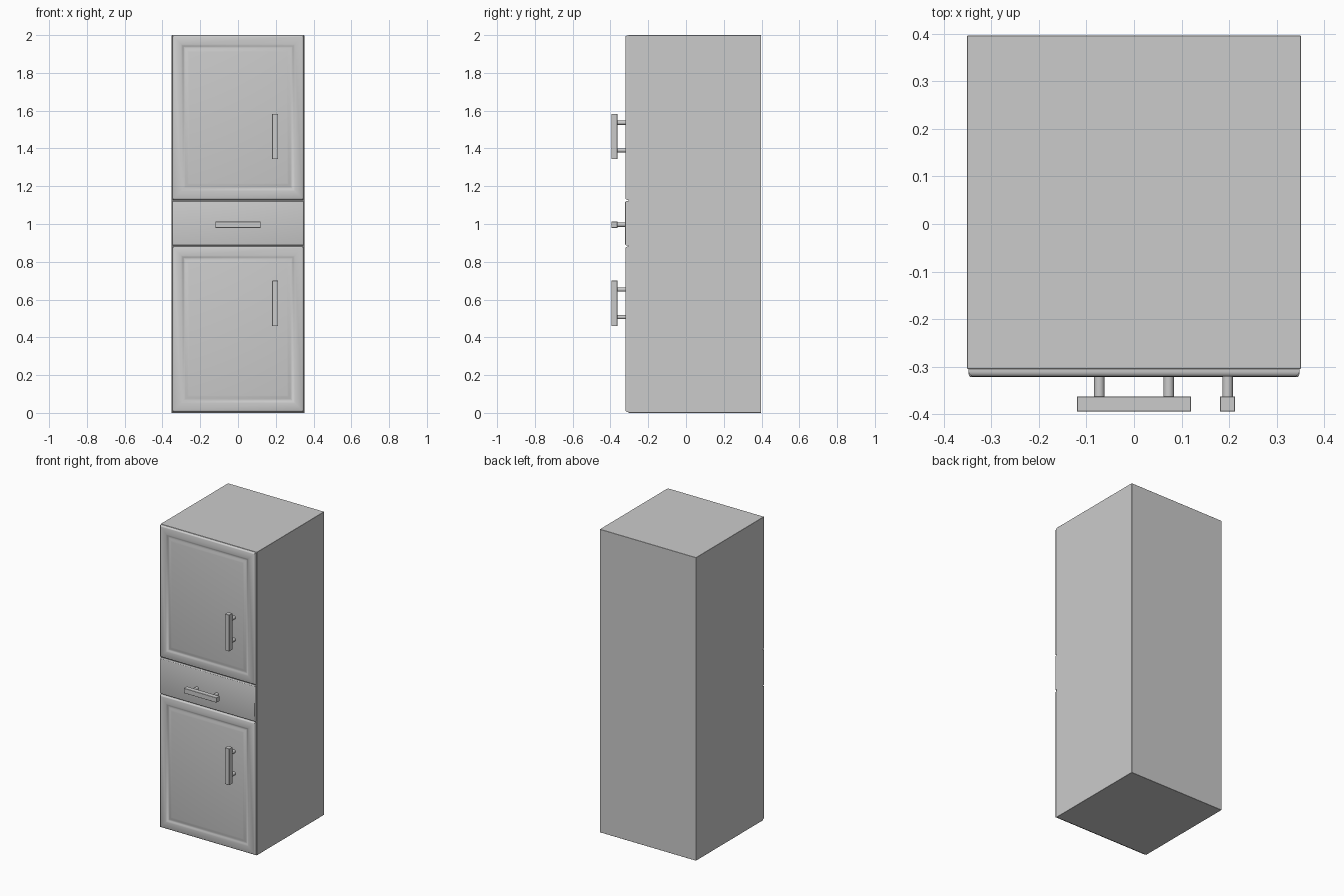
import bpy, bmesh, math
from mathutils import Matrix

if "Cube" in bpy.data.objects:
    bpy.data.objects.remove(bpy.data.objects["Cube"])

FRONT = -0.305   # front plane of the carcass


def finish(name, bm, smooth=False):
    bmesh.ops.recalc_face_normals(bm, faces=bm.faces)
    me = bpy.data.meshes.new(name)
    bm.to_mesh(me)
    bm.free()
    ob = bpy.data.objects.new(name, me)
    bpy.context.collection.objects.link(ob)
    if smooth:
        bpy.context.view_layer.objects.active = ob
        ob.select_set(True)
        bpy.ops.object.shade_smooth_by_angle(angle=math.radians(35))
        ob.select_set(False)
    return ob


def add_box(bm, lo, hi, bevel=0.0):
    size = [h - l for l, h in zip(lo, hi)]
    mid = [(h + l) / 2 for l, h in zip(lo, hi)]
    mat = Matrix.Translation(mid) @ Matrix.Diagonal((*size, 1))
    verts = bmesh.ops.create_cube(bm, size=1, matrix=mat)["verts"]
    if bevel:
        edges = list({e for v in verts for e in v.link_edges})
        bmesh.ops.bevel(bm, geom=edges, offset=bevel, segments=1, affect='EDGES')


def panel(name, x, z0, z1, profile):
    """Rectangular front built from nested rings of (inset, projection)."""
    bm = bmesh.new()
    rings = []
    for inset, out in profile:
        a, lo, hi = x - inset, z0 + inset, z1 - inset
        rings.append([bm.verts.new((px, FRONT - out, pz))
                      for px, pz in ((-a, lo), (a, lo), (a, hi), (-a, hi))])
    for r, s in zip(rings, rings[1:]):
        for i in range(4):
            j = (i + 1) % 4
            bm.faces.new((r[i], r[j], s[j], s[i]))
    bm.faces.new(rings[0])
    bm.faces.new(rings[-1])
    return finish(name, bm, True)


def handle(name, x, z, base, vertical):
    """Square bar on two round posts."""
    bm = bmesh.new()
    half, t = 0.12, 0.016
    dx, dz = (t, half) if vertical else (half, t)
    add_box(bm, (x - dx, -0.395, z - dz), (x + dx, -0.363, z + dz), 0.001)
    y0, y1 = -0.365, base + 0.003
    for s in (-0.073, 0.073):
        px, pz = (x, z + s) if vertical else (x + s, z)
        mat = Matrix.Translation((px, (y0 + y1) / 2, pz)) @ Matrix.Rotation(math.pi / 2, 4, 'X')
        bmesh.ops.create_cone(bm, cap_ends=True, segments=20, radius1=0.011,
                              radius2=0.011, depth=y1 - y0, matrix=mat)
    return finish(name, bm, True)


# Carcass
bm = bmesh.new()
add_box(bm, (-0.351, FRONT, 0), (0.351, 0.397, 2.0), 0.001)
finish("cabinet_body", bm)

# Rounded outer edge, then a routed groove around the door field
edge = [(0, 0), (0, 0.006), (0.001, 0.010), (0.004, 0.014), (0.008, 0.016)]
groove = [(0.047, 0.016), (0.052, 0.0145), (0.058, 0.010), (0.063, 0.009),
          (0.070, 0.011), (0.080, 0.0145), (0.088, 0.016)]
panel("upper_door", 0.348, 1.128, 1.998, edge + groove)
panel("lower_door", 0.348, 0.005, 0.880, edge + groove)

# Plain drawer front
panel("drawer_front", 0.348, 0.887, 1.121,
      [(0, 0), (0, 0.011), (0.001, 0.014), (0.003, 0.0165), (0.006, 0.0175)])

# Handles
handle("upper_door_handle", 0.197, 1.463, -0.321, True)
handle("lower_door_handle", 0.197, 0.580, -0.321, True)
handle("drawer_handle", 0.0, 0.996, -0.3225, False)
